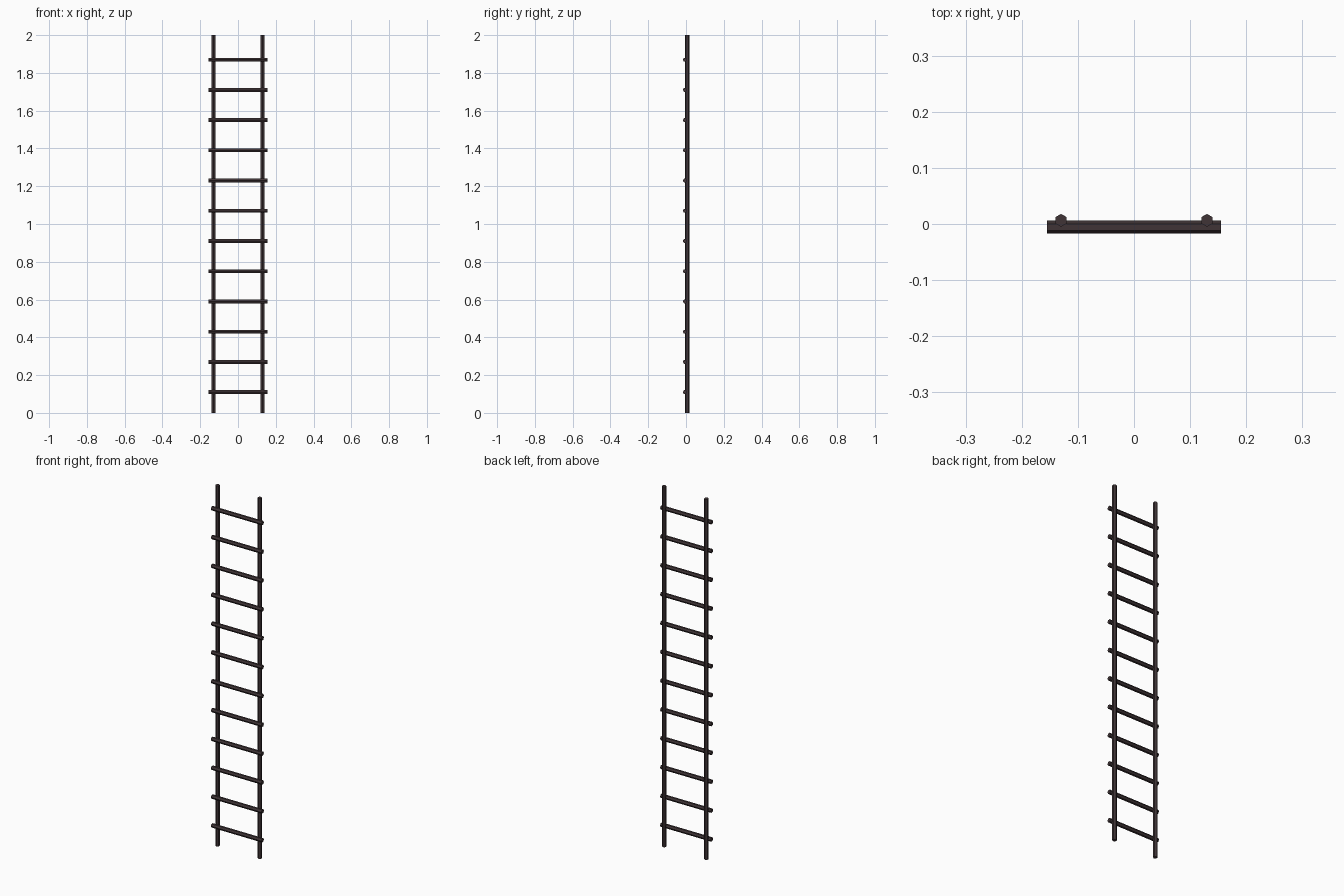
import bpy, math
from mathutils import Matrix

if "Cube" in bpy.data.objects:
    bpy.data.objects.remove(bpy.data.objects["Cube"])

mat = bpy.data.materials.new("dark brown wood")
mat.diffuse_color = (0.05, 0.034, 0.037, 1)
mat.use_nodes = True
mat.node_tree.nodes["Principled BSDF"].inputs["Base Color"].default_value = mat.diffuse_color

R = 0.0115  # six-sided bar radius


def bar(name, length, loc, rot):
    bpy.ops.mesh.primitive_cylinder_add(vertices=6, radius=R, depth=length)
    ob = bpy.context.object
    ob.name = name
    ob.data.transform(rot)  # a corner points along y in every bar
    ob.location = loc
    ob.data.materials.append(mat)
    return ob


# Upright rails
for side, x in (("left", -0.13), ("right", 0.13)):
    bar(side + "_rail", 2.0, (x, 0.0065, 1.0), Matrix.Identity(4))

# Rungs fixed across the front of the rails
for i in range(12):
    bar(f"rung_{i + 1}", 0.31, (0, -0.0055, 0.11 + 0.16 * i),
        Matrix.Rotation(math.pi / 2, 4, 'Y'))
